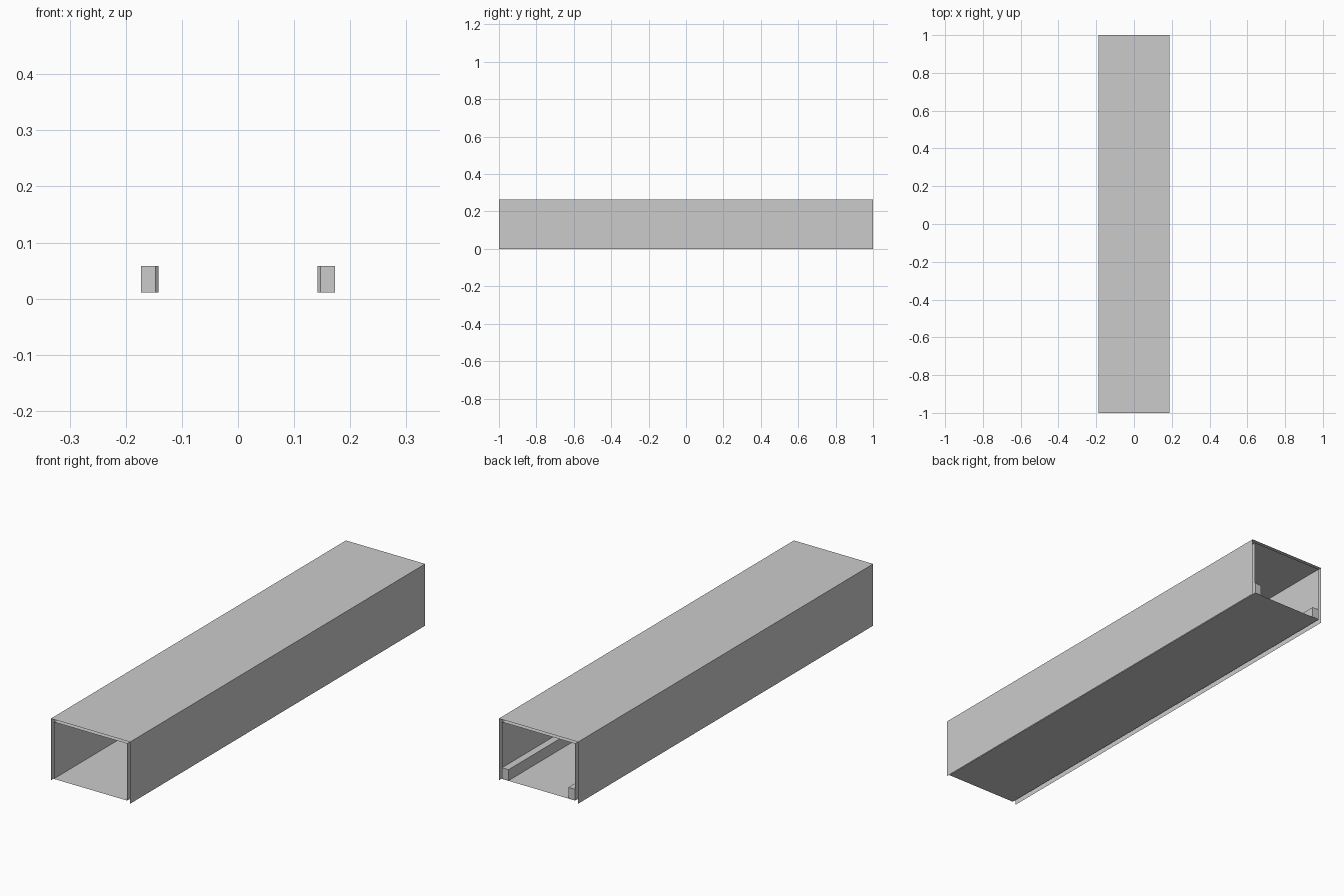
import bpy

if "Cube" in bpy.data.objects:
    bpy.data.objects.remove(bpy.data.objects["Cube"])

HALF_LEN = 1.0


def mesh_object(name, verts, faces):
    me = bpy.data.meshes.new(name)
    me.from_pydata(verts, [], faces)
    ob = bpy.data.objects.new(name, me)
    bpy.context.collection.objects.link(ob)
    return ob


def sheet(name, profile):
    """Thin open sheet: an (x, z) profile swept along the whole length."""
    n = len(profile)
    verts = [(x, y, z) for y in (-HALF_LEN, HALF_LEN) for x, z in profile]
    faces = [(i, i + 1, n + i + 1, n + i) for i in range(n - 1)]
    return mesh_object(name, verts, faces)


def prism(name, outline, z0, z1):
    """Closed solid: an (x, y) outline raised from z0 to z1."""
    n = len(outline)
    verts = [(x, y, z) for z in (z0, z1) for x, y in outline]
    faces = [(i, (i + 1) % n, n + (i + 1) % n, n + i) for i in range(n)]
    faces += [tuple(reversed(range(n))), tuple(range(n, 2 * n))]
    return mesh_object(name, verts, faces)


# Outer skin: two side walls and the roof
sheet("outer_shell", [(0.188, 0), (0.188, 0.265), (-0.188, 0.265), (-0.188, 0)])

# Inner skin: side walls and ceiling
sheet("inner_lining", [(0.174, 0.01), (0.174, 0.254), (-0.174, 0.254), (-0.174, 0.01)])

# Floor sheet
sheet("floor", [(-0.174, 0.01), (0.174, 0.01)])

# Rails along the lower corners, running in from the back opening
rail_start = -0.1
rail = prism("side_rails", [(0.142, rail_start + 0.005), (0.147, rail_start), (0.173, rail_start),
                            (0.173, HALF_LEN), (0.142, HALF_LEN)], 0.011, 0.058)
rail.modifiers.new("mirror", 'MIRROR').use_axis = (True, False, False)
